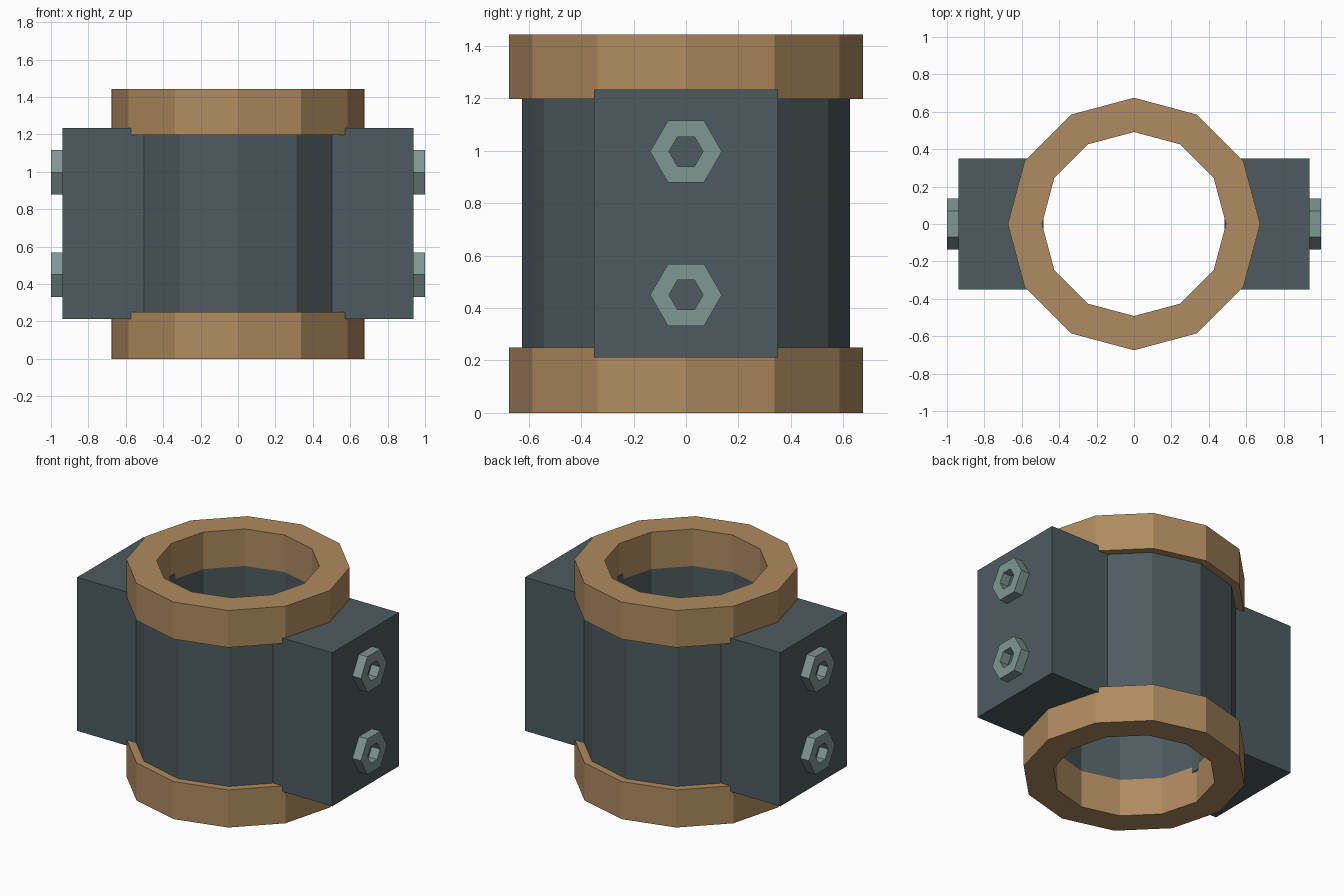
import bpy, bmesh
from math import cos, sin, pi
from mathutils import Matrix

cube = bpy.data.objects.get("Cube")
if cube:
    bpy.data.objects.remove(cube, do_unlink=True)


def material(name, rgb):
    m = bpy.data.materials.new(name)
    m.use_nodes = True
    m.diffuse_color = (*rgb, 1)
    m.node_tree.nodes["Principled BSDF"].inputs["Base Color"].default_value = (*rgb, 1)
    return m


bronze = material("bronze", (0.43, 0.26, 0.115))
slate = material("dark slate", (0.075, 0.105, 0.115))
steel = material("pale steel", (0.21, 0.31, 0.29))


def finish(name, bm, mat):
    bmesh.ops.recalc_face_normals(bm, faces=bm.faces)
    mesh = bpy.data.meshes.new(name)
    bm.to_mesh(mesh)
    bm.free()
    mesh.materials.append(mat)
    obj = bpy.data.objects.new(name, mesh)
    bpy.context.collection.objects.link(obj)
    return obj


def hollow_prism(name, sides, outer, inner, low, high, mat, matrix=Matrix()):
    """Straight tube with flat sides, from low to high along its own z."""
    bm = bmesh.new()
    profile = [(outer, low), (outer, high), (inner, high), (inner, low)]
    loops = []
    for i in range(sides):
        a = 2 * pi * i / sides
        loops.append([bm.verts.new((r * cos(a), r * sin(a), z)) for r, z in profile])
    for i in range(sides):
        here, there = loops[i], loops[(i + 1) % sides]
        for j in range(4):
            k = (j + 1) % 4
            bm.faces.new((here[j], there[j], there[k], here[k]))
    bm.transform(matrix)
    return finish(name, bm, mat)


def box(name, lo, hi, mat):
    bm = bmesh.new()
    bmesh.ops.create_cube(bm, size=1)
    for v in bm.verts:
        v.co = [l + (c + 0.5) * (h - l) for c, l, h in zip(v.co, lo, hi)]
    return finish(name, bm, mat)


# Sleeve with a collar at each end
hollow_prism("sleeve", 12, 0.625, 0.492, 0.25, 1.197, slate)
hollow_prism("bottom_collar", 12, 0.675, 0.492, 0, 0.25, bronze)
hollow_prism("top_collar", 12, 0.675, 0.492, 1.197, 1.443, bronze)

# Side blocks, each with two hexagonal nuts
for side, s in (("left", 1), ("right", -1)):
    xs = sorted((s * 0.483, s * 0.938))
    box(side + "_block", (xs[0], -0.35, 0.212), (xs[1], 0.35, 1.233), slate)
    for level, z in (("lower", 0.45), ("upper", 0.997)):
        # Turn the nut axis outwards, with two corners pointing along y
        turn = Matrix.Translation((0, 0, z)) @ Matrix.Rotation(s * pi / 2, 4, "Y") @ Matrix.Rotation(pi / 2, 4, "Z")
        hollow_prism(f"{side}_{level}_nut", 6, 0.137, 0.065, 0.92, 1.0, steel, turn)
